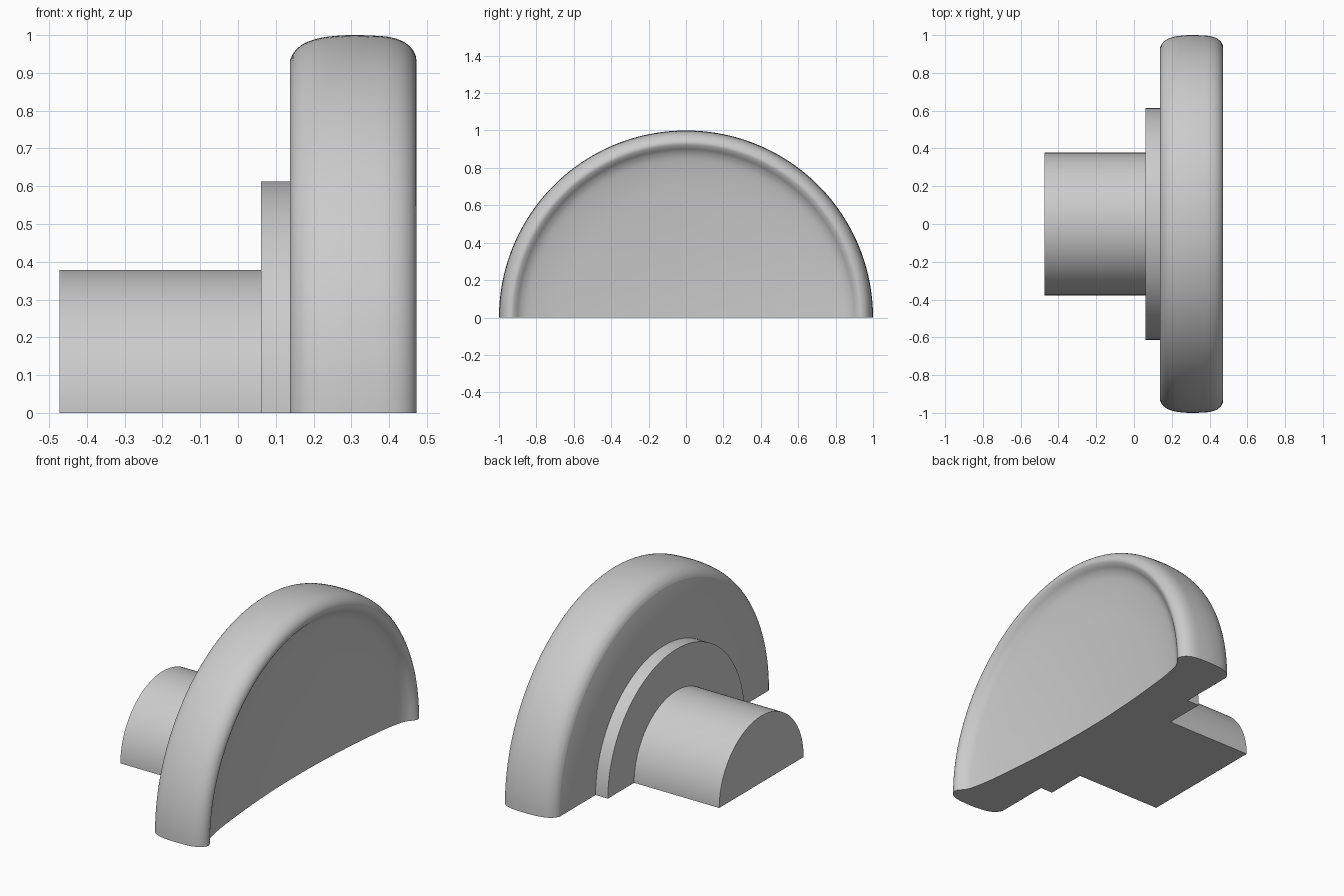
import bpy, bmesh, math
from mathutils import Vector

if "Cube" in bpy.data.objects:
    bpy.data.objects.remove(bpy.data.objects["Cube"])

STEPS = 96  # segments around the half turn


def smooth_curve(pts, n=4):
    """Catmull-Rom curve through (x, radius) points."""
    p = [Vector(q) for q in pts]
    p = [p[0] * 2 - p[1]] + p + [p[-1] * 2 - p[-2]]
    out = []
    for a, b, c, d in zip(p, p[1:], p[2:], p[3:]):
        for i in range(n):
            t = i / n
            out.append(0.5 * (2 * b + (c - a) * t + (2 * a - 5 * b + 4 * c - d) * t * t
                              + (3 * b - a - 3 * c + d) * t ** 3))
    return out + [p[-2]]


def half_lathe(name, profile, mat):
    """Turn an (x, radius) profile half way round the x axis and close the underside."""
    bm = bmesh.new()
    rings = []
    for s in range(STEPS + 1):
        a = math.pi * s / STEPS
        rings.append([bm.verts.new((x, r * math.cos(a), r * math.sin(a))) for x, r in profile])
    for r0, r1 in zip(rings, rings[1:]):
        for i in range(len(profile) - 1):
            bm.faces.new((r0[i], r0[i + 1], r1[i + 1], r1[i]))
    # flat underside across the full width
    bm.faces.new(rings[0] + rings[-1][-2:0:-1])
    bmesh.ops.remove_doubles(bm, verts=bm.verts, dist=1e-5)
    bmesh.ops.recalc_face_normals(bm, faces=bm.faces)
    me = bpy.data.meshes.new(name)
    bm.to_mesh(me)
    bm.free()
    ob = bpy.data.objects.new(name, me)
    bpy.context.collection.objects.link(ob)
    me.materials.append(mat)
    bpy.ops.object.select_all(action='DESELECT')
    ob.select_set(True)
    bpy.context.view_layer.objects.active = ob
    bpy.ops.object.shade_smooth_by_angle(angle=math.radians(30))
    return ob


grey = bpy.data.materials.new("light_grey")
grey.diffuse_color = (0.6, 0.6, 0.6, 1)
grey.use_nodes = True
grey.node_tree.nodes["Principled BSDF"].inputs["Base Color"].default_value = grey.diffuse_color

# stem and collar: straight steps
steps = [(-0.473, 0), (-0.473, 0.378), (0.061, 0.378), (0.061, 0.613), (0.138, 0.613)]
# rounded rim, lip and hollow dish
head = smooth_curve([(0.138, 0.935), (0.150, 0.957), (0.175, 0.978), (0.215, 0.992),
                     (0.26, 0.998), (0.30, 1.0), (0.35, 0.999), (0.40, 0.995),
                     (0.437, 0.983), (0.462, 0.962), (0.472, 0.935), (0.462, 0.912),
                     (0.440, 0.885), (0.422, 0.84), (0.400, 0.72), (0.382, 0.55),
                     (0.368, 0.38), (0.358, 0.18), (0.355, 0)])
head[-1].y = 0

half_lathe("half_turned_knob", steps + [tuple(v) for v in head], grey)
